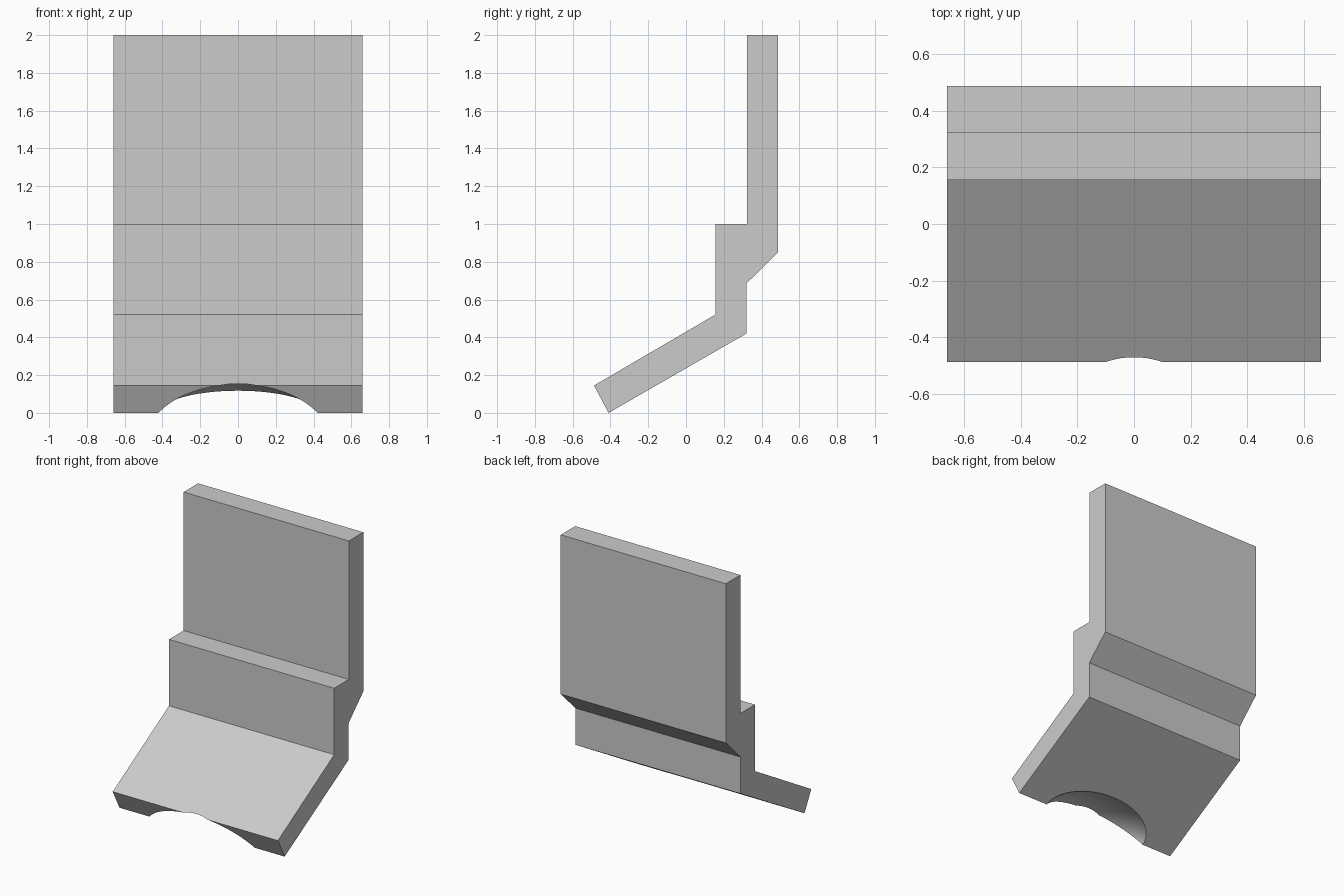
import bpy, bmesh, math

cube = bpy.data.objects.get("Cube")
if cube:
    bpy.data.objects.remove(cube, do_unlink=True)

# Single plain grey
grey = bpy.data.materials.new("plain_grey")
grey.use_nodes = True
colour = (0.6, 0.6, 0.6, 1.0)
grey.diffuse_color = colour
grey.node_tree.nodes["Principled BSDF"].inputs["Base Color"].default_value = colour

# Side profile (y, z), extruded across the width
HALF_WIDTH = 0.66
profile = [(-0.41, 0), (0.32, 0.42), (0.32, 0.685), (0.487, 0.85), (0.487, 2),
           (0.322, 2), (0.322, 1), (0.155, 1), (0.155, 0.52), (-0.487, 0.145)]
bm = bmesh.new()
side = bm.faces.new([bm.verts.new((-HALF_WIDTH, y, z)) for y, z in profile])
ext = bmesh.ops.extrude_face_region(bm, geom=[side])
moved = [v for v in ext["geom"] if isinstance(v, bmesh.types.BMVert)]
bmesh.ops.translate(bm, verts=moved, vec=(2 * HALF_WIDTH, 0, 0))
bmesh.ops.recalc_face_normals(bm, faces=bm.faces)
mesh = bpy.data.meshes.new("stepped_panel")
bm.to_mesh(mesh)
bm.free()
panel = bpy.data.objects.new("stepped_panel", mesh)
bpy.context.collection.objects.link(panel)
mesh.materials.append(grey)

# Flattened ball that hollows the front lower edge
bpy.ops.mesh.primitive_uv_sphere_add(segments=96, ring_count=48,
                                     location=(0, -0.221, -0.163),
                                     rotation=(math.radians(-28), 0, 0))
cutter = bpy.context.object
cutter.name = "edge_hollow_cutter"
cutter.scale = (0.507, 0.471, 0.263)
cutter.data.materials.append(grey)
cutter.hide_render = True

cut = panel.modifiers.new("edge_hollow", "BOOLEAN")
cut.operation = "DIFFERENCE"
cut.solver = "EXACT"
cut.object = cutter

# Apply the cut, remove the helper, and smooth only the hollow
bpy.ops.object.select_all(action="DESELECT")
panel.select_set(True)
bpy.context.view_layer.objects.active = panel
bpy.ops.object.modifier_apply(modifier=cut.name)
bpy.data.objects.remove(cutter, do_unlink=True)
bpy.ops.object.shade_smooth_by_angle(angle=math.radians(20))
